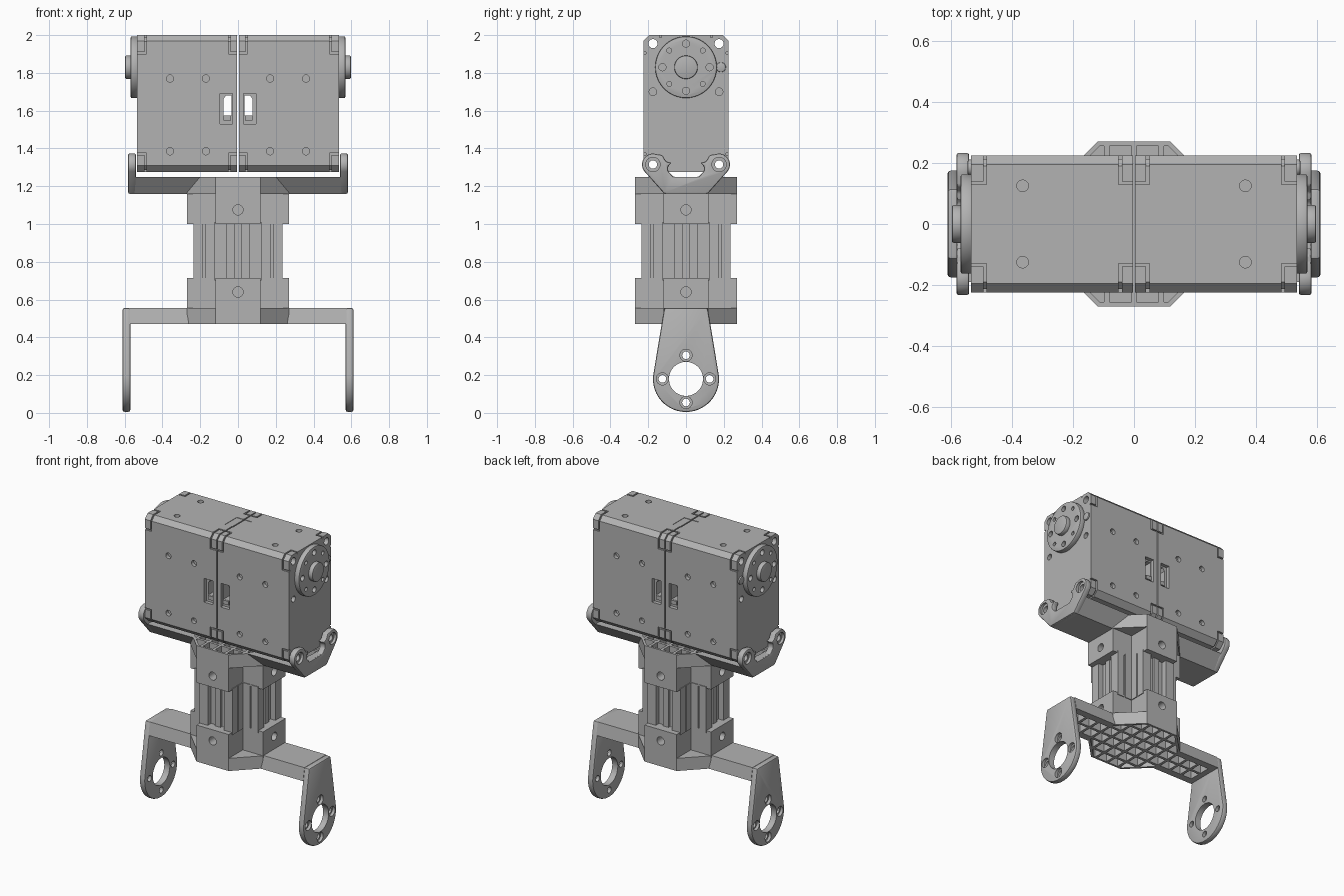
import bpy, bmesh, math

cube = bpy.data.objects.get("Cube")
if cube:
    bpy.data.objects.remove(cube, do_unlink=True)

grey = bpy.data.materials.new("neutral grey")
grey.use_nodes = True
colour = (0.45, 0.45, 0.45, 1)
grey.diffuse_color = colour
grey.node_tree.nodes["Principled BSDF"].inputs["Base Color"].default_value = colour


# ---- helpers -------------------------------------------------------------
def circle(u, v, r, n=32):
    return [(u + r * math.cos(2 * math.pi * i / n), v + r * math.sin(2 * math.pi * i / n)) for i in range(n)]


def rect(u0, u1, v0, v1):
    return [(u0, v0), (u1, v0), (u1, v1), (u0, v1)]


def both(half):
    """Mirror a half outline (first coordinate positive) across the axis."""
    return half + [(-u, v) for u, v in reversed(half)]


def solid(name, *prisms):
    """One object from prisms (axis, outline, start, end)."""
    bm = bmesh.new()
    for axis, outline, a, b in prisms:
        rings = []
        for t in (a, b):
            place = {"x": lambda u, v: (t, u, v), "y": lambda u, v: (u, t, v), "z": lambda u, v: (u, v, t)}[axis]
            rings.append([bm.verts.new(place(u, v)) for u, v in outline])
        low, high = rings
        bm.faces.new(low)
        bm.faces.new(high)
        for i in range(len(low)):
            j = (i + 1) % len(low)
            bm.faces.new((low[i], low[j], high[j], high[i]))
    bmesh.ops.recalc_face_normals(bm, faces=bm.faces)
    mesh = bpy.data.meshes.new(name)
    bm.to_mesh(mesh)
    bm.free()
    mesh.materials.append(grey)
    obj = bpy.data.objects.new(name, mesh)
    bpy.context.collection.objects.link(obj)
    return obj


def modify(obj, kind, **settings):
    bpy.ops.object.select_all(action="DESELECT")
    bpy.context.view_layer.objects.active = obj
    obj.select_set(True)
    mod = obj.modifiers.new(kind.title(), kind)
    for key, value in settings.items():
        setattr(mod, key, value)
    bpy.ops.object.modifier_apply(modifier=mod.name)


def combine(obj, other, operation="DIFFERENCE"):
    modify(obj, "BOOLEAN", object=other, operation=operation, solver="EXACT", use_self=True)
    bpy.data.objects.remove(other, do_unlink=True)


def cut(obj, *prisms):
    combine(obj, solid("cutter", *prisms))


def bevel(obj, width, segments=2):
    modify(obj, "BEVEL", width=width, segments=segments, limit_method="ANGLE", angle_limit=math.radians(40))


def finish(obj, mirror=False):
    if mirror:
        modify(obj, "MIRROR", use_mirror_merge=False)
    bpy.ops.object.select_all(action="DESELECT")
    bpy.context.view_layer.objects.active = obj
    obj.select_set(True)
    bpy.ops.object.shade_smooth_by_angle(angle=math.radians(32))


SIDES = (-1, 1)
TOP, BOTTOM, MID = 2.0, 1.275, 1.6375

# ---- motor housings --------------------------------------------------------
quarter = [(0.225, BOTTOM + 0.035), (0.225, TOP - 0.03), (0.195, TOP)]
body = solid("motor_housing", ("x", both([(0.19, BOTTOM)] + quarter), 0.004, 0.535))
lip = [(0.13, 2.1), (0.13, 1.988), (0.19, 1.988), (0.213, 1.965), (0.213, 1.9), (0.3, 1.9), (0.3, 2.1)]
grooves = []
for sy in SIDES:
    for flip in (False, True):
        def height(z):
            return 2 * MID - z if flip else z
        outline = [(sy * y, height(z)) for y, z in lip]
        for x0, x1, xg in ((-0.1, 0.05, 0.04), (0.484, 0.6, 0.484)):
            grooves.append(("x", outline, xg, xg + 0.01))
            grooves.append(("y", rect(x0, x1, height(1.9), height(1.91)), sy * 0.213, sy * 0.3))
            grooves.append(("z", rect(x0, x1, sy * 0.13, sy * 0.14), height(1.988), height(2.1)))
cut(body, *grooves)

holes = []
for sy in SIDES:
    holes.append(("x", circle(sy * 0.175, 1.955, 0.024), -0.1, 0.7))
    holes.append(("x", circle(sy * 0.175, 1.315, 0.022), -0.1, 0.7))
    holes.append(("x", circle(sy * 0.175, 1.70, 0.02), 0.51, 0.7))
    holes.append(("z", circle(0.365, sy * 0.125, 0.019), 1.97, 2.1))
    holes.append(("y", rect(0.03, 0.094, 1.53, 1.69), sy * 0.2, sy * 0.3))
    for x in (0.17, 0.36):
        for z in (1.385, 1.77):
            holes.append(("y", circle(x, z, 0.019), sy * 0.2, sy * 0.3))
holes.append(("z", rect(-0.1, 0.055, -0.06, 0.065), 1.997, 2.1))
cut(body, *holes)
# cable window right through the housing
cut(body, ("y", [(0.034, 1.575), (0.078, 1.575), (0.078, 1.66), (0.064, 1.68), (0.034, 1.68)], -0.4, 0.4))
finish(body, True)

connector = solid("cable_connector", ("y", rect(0.036, 0.076, 1.548, 1.574), -0.21, 0.21))
finish(connector, True)

# ---- output horns ----------------------------------------------------------
horn = solid("output_horn", ("x", circle(0, 1.83, 0.163, 64), 0.53, 0.568))
bevel(horn, 0.006)
pins = []
for i in range(8):
    a = i * math.pi / 4
    pins.append(("x", circle(0.125 * math.cos(a), 1.83 + 0.125 * math.sin(a), 0.013 if i % 2 else 0.019, 24), 0.545, 0.7))
cut(horn, *pins)
finish(horn, True)

hub = solid("horn_hub", ("x", circle(0, 1.83, 0.062, 48), 0.56, 0.597))
bevel(hub, 0.006)
finish(hub, True)

plug = solid("round_plug", ("x", circle(0.185, 1.83, 0.026), 0.53, 0.545))
bevel(plug, 0.005)
finish(plug, True)


# ---- bracket bases: octagon and beam, with a waffle of pockets -------------
def octagon(edge, corner):
    half = [(corner, -edge), (edge, -corner), (edge, corner), (corner, edge)]
    return both(half)


def base(name, profile, z0, z1, pocket_z, width):
    obj = solid(name, ("x", profile, -0.575, 0.575))
    combine(obj, solid("core", ("z", octagon(0.27, 0.12), z0, z1)), "UNION")
    end, diagonal, far = 0.53, 0.368, 0.256
    half = [(diagonal - far, -far), (diagonal - width, -width), (end, -width),
            (end, width), (diagonal - width, width), (diagonal - far, far)]
    region = solid("pocket_region", ("z", both(half), *pocket_z))
    pitch, rib = 0.09, 0.009
    cells = []
    for i in range(-6, 6):
        for j in range(-3, 3):
            cells.append(("z", rect(i * pitch + rib, (i + 1) * pitch - rib, j * pitch + rib, (j + 1) * pitch - rib),
                          pocket_z[0] - 0.02, pocket_z[1] + 0.02))
    combine(region, solid("cells", *cells), "INTERSECT")
    combine(obj, region)
    finish(obj)


base("upper_bracket_base", both([(0.115, 1.16), (0.19, 1.25)]), 1.16, 1.25, (1.185, 1.3), 0.125)
base("lower_bracket_base", both([(0.13, 0.47), (0.115, 0.555)]), 0.47, 0.555, (0.4, 0.535), 0.085)

# ---- upper bracket end plates ----------------------------------------------
ear = [(0.175 + 0.058 * math.cos(math.radians(a)), 1.315 + 0.058 * math.sin(math.radians(a)))
       for a in range(-40, 111, 15)]
cheek = [(0.115, 1.16)] + ear + [(0.125, 1.365), (0.105, 1.33), (0.075, 1.325), (0.095, 1.305), (0.095, 1.28), (0.068, 1.25)]
plate = solid("upper_bracket_plate", ("x", both(cheek), 0.54, 0.582))
bevel(plate, 0.008)
cut(plate, *[("x", circle(s * 0.175, 1.315, 0.038), 0.565, 0.7) for s in SIDES])
cut(plate, *[("x", circle(s * 0.175, 1.315, 0.022), 0.4, 0.7) for s in SIDES])
finish(plate, True)

# ---- lower fork arms -------------------------------------------------------
bow = [(0.175 * math.cos(math.radians(a)), 0.18 + 0.175 * math.sin(math.radians(a))) for a in range(-85, 10, 5)]
arm = solid("fork_arm", ("x", both(bow + [(0.115, 0.555)]), 0.57, 0.611))
bevel(arm, 0.01)
spots = [(0.125, 0.18), (-0.125, 0.18), (0, 0.305), (0, 0.055)]
cut(arm, ("x", circle(0, 0.18, 0.09, 48), 0.4, 0.8), *[("x", circle(y, z, 0.032), 0.592, 0.8) for y, z in spots])
cut(arm, *[("x", circle(y, z, 0.02), 0.4, 0.8) for y, z in spots])
finish(arm, True)

# ---- cross-shaped sockets around the column --------------------------------
cross = both([(0.12, -0.27), (0.12, -0.12), (0.27, -0.12), (0.27, 0.12), (0.12, 0.12), (0.12, 0.27)])
for name, z0, z1, zh in (("upper_socket", 1.0, 1.16, 1.075), ("lower_socket", 0.555, 0.715, 0.64)):
    socket = solid(name, ("z", cross, z0, z1))
    cut(socket, *[(axis, circle(0, zh, 0.027), s * 0.21, s * 0.4) for axis in "xy" for s in SIDES])
    finish(socket)

# ---- extruded column: cross section with slots on every arm ----------------
half_arm = [(0.125, 0.125), (0.125, 0.175), (0.115, 0.175), (0.115, 0.185), (0.125, 0.185),
            (0.125, 0.235), (0.06, 0.235), (0.06, 0.2), (0.02, 0.2), (0.02, 0.215)]
section = []
for i in range(4):
    c, s = [(1, 0), (0, 1), (-1, 0), (0, -1)][i]
    for u, v in both(half_arm)[:-1]:
        section.append((c * u - s * v, s * u + c * v))
finish(solid("extruded_column", ("z", section, 0.7, 1.01)))
